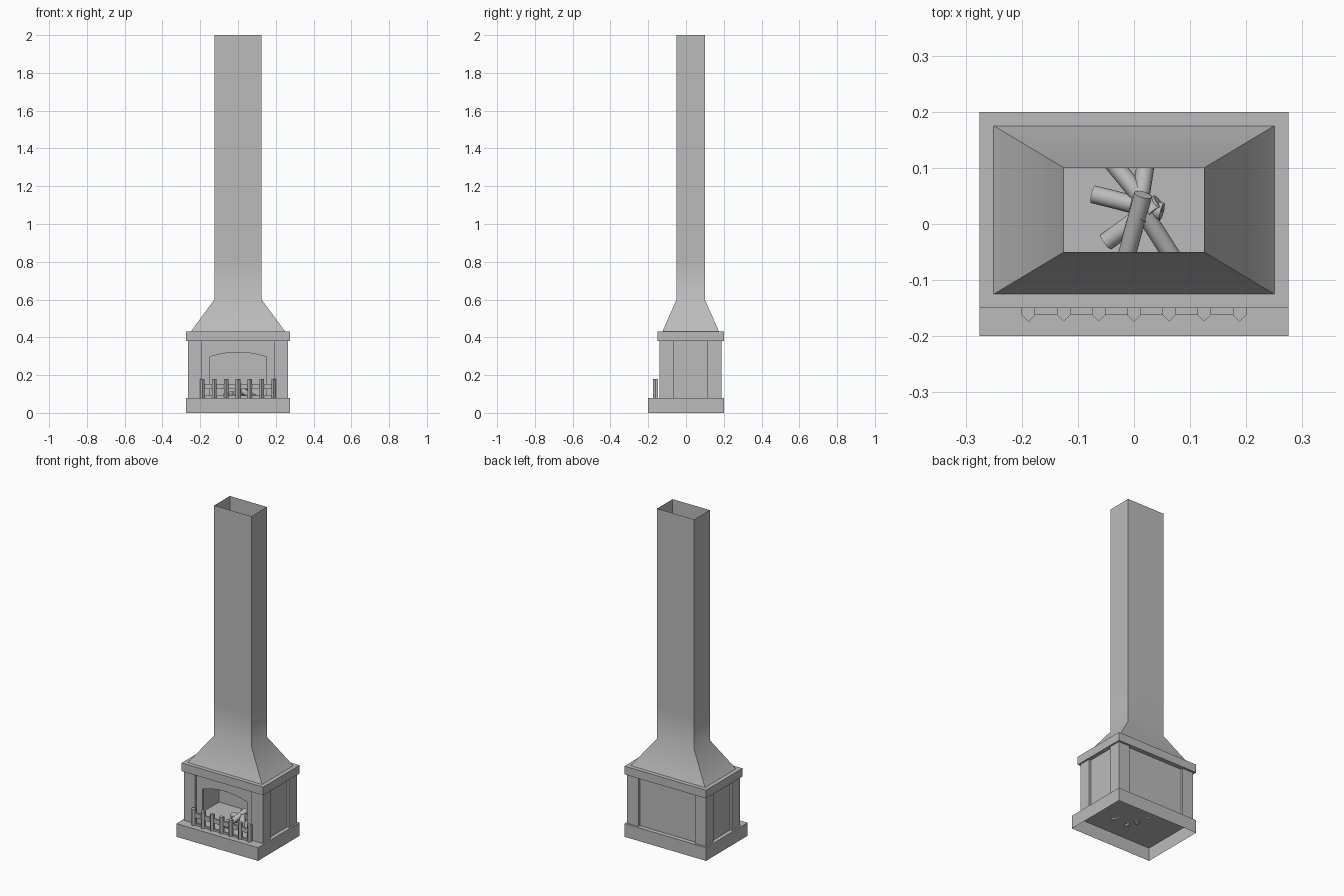
import bpy, bmesh, math
from mathutils import Vector

cube = bpy.data.objects.get("Cube")
if cube:
    bpy.data.objects.remove(cube)

GREY = 0.5
stone = bpy.data.materials.new("plain grey")
stone.use_nodes = True
stone.diffuse_color = (GREY, GREY, GREY, 1)
stone.node_tree.nodes["Principled BSDF"].inputs["Base Color"].default_value = (GREY, GREY, GREY, 1)


def finish(bm, name, smooth=None):
    mesh = bpy.data.meshes.new(name)
    bm.to_mesh(mesh)
    bm.free()
    mesh.materials.append(stone)
    obj = bpy.data.objects.new(name, mesh)
    bpy.context.collection.objects.link(obj)
    if smooth:
        bpy.ops.object.select_all(action="DESELECT")
        obj.select_set(True)
        bpy.context.view_layer.objects.active = obj
        bpy.ops.object.shade_smooth_by_angle(angle=math.radians(smooth))
    return obj


def extrude(name, points, offset):
    """Closed prism from a planar outline swept along an offset."""
    bm = bmesh.new()
    face = bm.faces.new([bm.verts.new(p) for p in points])
    new = bmesh.ops.extrude_face_region(bm, geom=[face])["geom"]
    bmesh.ops.translate(bm, vec=offset, verts=[v for v in new if isinstance(v, bmesh.types.BMVert)])
    bmesh.ops.recalc_face_normals(bm, faces=bm.faces)
    return finish(bm, name)


def rect(x, y0, y1, z):
    return [(-x, y0, z), (x, y0, z), (x, y1, z), (-x, y1, z)]


def box(name, x0, x1, y0, y1, z0, z1):
    return extrude(name, [(x0, y0, z0), (x1, y0, z0), (x1, y1, z0), (x0, y1, z0)], (0, 0, z1 - z0))


def loft(name, rings, smooth=None, cap=False, closed=False):
    """Tube through successive rectangles."""
    bm = bmesh.new()
    loops = [[bm.verts.new(p) for p in r] for r in rings]
    pairs = list(zip(loops, loops[1:]))
    if closed:
        pairs.append((loops[-1], loops[0]))
    for a, b in pairs:
        for i in range(4):
            j = (i + 1) % 4
            bm.faces.new((a[i], a[j], b[j], b[i]))
    if cap:
        bm.faces.new(loops[-1])
    return finish(bm, name, smooth)


# Hearth base, open underneath
BASE, SHELF = 0.08, 0.38
loft("hearth_base", [rect(0.275, -0.2, 0.2, 0), rect(0.275, -0.2, 0.2, BASE)], cap=True)

# Shelf slab with an opening under the hood
loft("mantel_shelf", [rect(0.275, -0.15, 0.2, SHELF), rect(0.275, -0.15, 0.2, 0.43),
                      rect(0.245, -0.12, 0.17, 0.43), rect(0.245, -0.12, 0.17, SHELF)], closed=True)

# Hood flowing into the open flue
loft("hood_and_flue", [rect(0.25, -0.125, 0.175, 0.43), rect(0.125, -0.05, 0.1, 0.6),
                       rect(0.125, -0.05, 0.1, 0.8), rect(0.125, -0.05, 0.1, 2.0)], smooth=40)

# L-shaped corner pillars
W, T = 0.075, 0.014
for sx, side in ((-1, "right"), (1, "left")):
    for sy, y, end in ((1, -0.14, "front"), (-1, 0.187, "back")):
        outline = [(0, 0), (W, 0), (W, T), (T, T), (T, W), (0, W)]
        pts = [(sx * (0.265 - a), y + sy * b, BASE) for a, b in outline]
        extrude(f"{end}_{side}_pillar", pts, (0, 0, SHELF - BASE))

# Recessed wall panels
X, Y0, Y1, THIN = 0.251, -0.126, 0.173, 0.008
box("back_panel", -X, X, Y1 - THIN, Y1, BASE, SHELF)
for sx, side in ((-1, "right"), (1, "left")):
    box(f"{side}_panel", *sorted((sx * X, sx * (X - THIN))), Y0, Y1, BASE, SHELF)

# Front panel with arched opening
HALF, SPRING, RISE, N = 0.15, 0.296, 0.025, 12
arch = [(HALF * t, SPRING + RISE * (1 - t * t)) for t in (1 - 2 * i / N for i in range(N + 1))]
outline = [(-X, BASE), (-X, SHELF), (X, SHELF), (X, BASE), (HALF, BASE)] + arch + [(-HALF, BASE)]
extrude("front_panel", [(x, Y0, z) for x, z in outline], (0, THIN, 0))

# Fire guard: pointed posts and two rails
for i in range(7):
    x = (i - 3) * 0.0627
    post = [(-0.012, -0.148), (0.012, -0.148), (0.012, -0.162), (0, -0.174), (-0.012, -0.162)]
    extrude(f"guard_post_{i + 1}", [(x + a, b, BASE) for a, b in post], (0, 0, 0.1))
box("guard_lower_rail", -0.19, 0.19, -0.161, -0.149, BASE, 0.091)
box("guard_upper_rail", -0.19, 0.19, -0.161, -0.149, 0.127, 0.154)

# Log pile: foot and head of each log
logs = [
    ((-0.073, 0.053, 0.09), (0.05, 0.022, 0.115)),
    ((-0.055, 0.13, 0.085), (0.035, 0.02, 0.12)),
    ((0.026, 0.14, 0.085), (0.005, 0.005, 0.125)),
    ((-0.022, -0.09, 0.085), (0.016, 0.052, 0.14)),
    ((-0.05, -0.032, 0.085), (0.045, 0.038, 0.115)),
    ((0.085, -0.085, 0.085), (0.015, 0.025, 0.12)),
]
for i, (foot, head) in enumerate(logs):
    a, b = Vector(foot), Vector(head)
    bm = bmesh.new()
    bmesh.ops.create_cone(bm, cap_ends=True, segments=16, radius1=0.016, radius2=0.016, depth=(b - a).length)
    log = finish(bm, f"log_{i + 1}", smooth=40)
    log.location = (a + b) / 2
    log.rotation_euler = (b - a).to_track_quat("Z", "Y").to_euler()
